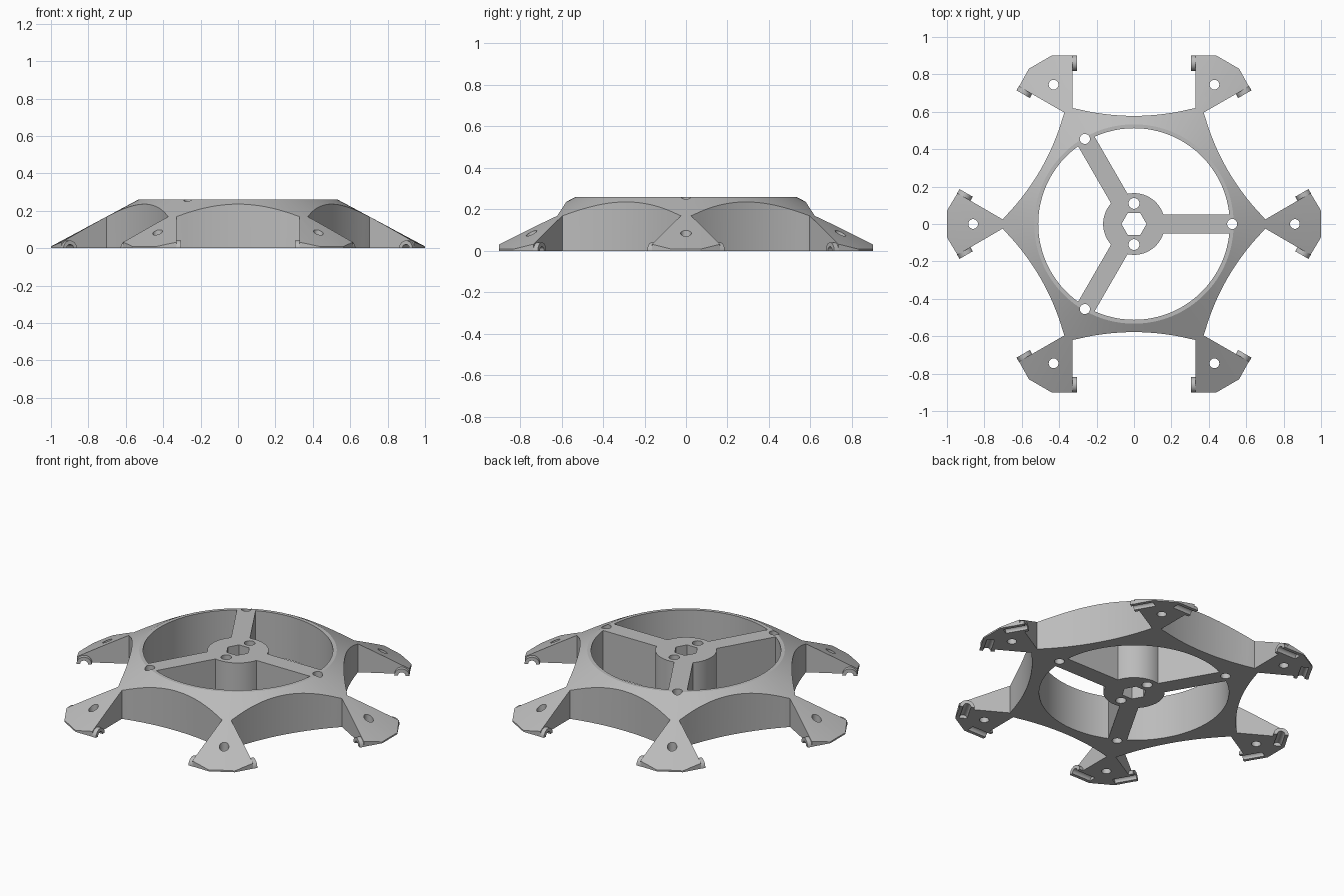
import bpy, bmesh, math
from math import sin, cos, pi, radians
from mathutils import Matrix, Vector

if "Cube" in bpy.data.objects:
    bpy.data.objects.remove(bpy.data.objects["Cube"])

grey = bpy.data.materials.new("light_grey")
grey.diffuse_color = (0.5, 0.5, 0.5, 1)
grey.use_nodes = True
grey.node_tree.nodes["Principled BSDF"].inputs["Base Color"].default_value = grey.diffuse_color


def add_object(name, bm):
    bmesh.ops.recalc_face_normals(bm, faces=bm.faces)
    mesh = bpy.data.meshes.new(name)
    bm.to_mesh(mesh)
    bm.free()
    mesh.materials.append(grey)
    obj = bpy.data.objects.new(name, mesh)
    bpy.context.collection.objects.link(obj)
    return obj


def prism(bm, points, z0, z1, matrix=Matrix()):
    """Extrude a closed 2D outline from z0 to z1."""
    low = [bm.verts.new(matrix @ Vector((x, y, z0))) for x, y in points]
    high = [bm.verts.new(matrix @ Vector((x, y, z1))) for x, y in points]
    bm.faces.new(low)
    bm.faces.new(high)
    n = len(points)
    for i in range(n):
        j = (i + 1) % n
        bm.faces.new((low[i], low[j], high[j], high[i]))


def arc(r, a0, a1, n, cx=0, cy=0):
    return [(cx + r * cos(a0 + (a1 - a0) * i / n), cy + r * sin(a0 + (a1 - a0) * i / n))
            for i in range(n + 1)]


def circle(r, n=32, cx=0, cy=0):
    return arc(r, 0, 2 * pi, n, cx, cy)[:-1]


def turn(points, a):
    return [(x * cos(a) - y * sin(a), x * sin(a) + y * cos(a)) for x, y in points]


def boolean(target, tool, operation):
    mod = target.modifiers.new(operation, 'BOOLEAN')
    mod.operation, mod.solver, mod.object = operation, 'EXACT', tool
    bpy.context.view_layer.update()
    mesh = bpy.data.meshes.new_from_object(
        target.evaluated_get(bpy.context.evaluated_depsgraph_get()))
    target.modifiers.clear()
    target.data = mesh
    bpy.data.objects.remove(tool)


# Plan outline: six flared feet joined by shallow concave arcs
WAIST, WIDTH = 0.702, 0.0245
foot = [(WAIST, -WIDTH), (0.944, -0.165), (0.99, -0.088), (1.0, -0.07),
        (1.0, 0.07), (0.99, 0.088), (0.944, 0.165), (WAIST, WIDTH)]
half_chord = 0.33
sag = 0.044
R = (half_chord ** 2 + sag ** 2) / (2 * sag)
spread = math.asin(half_chord / R)
bay = arc(R, pi + spread, pi - spread, 24, 0.578 + R, 0)   # concave side
bay = turn(bay, radians(30))
outline = []
for k in range(6):
    outline += turn(foot + bay[1:-1], k * pi / 3)

bm = bmesh.new()
prism(bm, outline, 0, 0.5)
body = add_object("wheel_frame", bm)

# Conical upper surface with a flat top
bm = bmesh.new()
slope = 0.26 / (1.018 - 0.533)
bmesh.ops.create_cone(bm, cap_ends=True, segments=128, radius1=1.018 + 0.1 / slope,
                      radius2=0.533, depth=0.36, matrix=Matrix.Translation((0, 0, 0.08)))
boolean(body, add_object("cone", bm), 'INTERSECT')

# Openings between the three spokes and the hub
bm = bmesh.new()
OUT, HUB, HALF = 0.512, 0.165, 0.051
for k in range(3):
    o, h = math.asin(HALF / OUT), math.asin(HALF / HUB)
    step = 2 * pi / 3
    window = arc(OUT, o, step - o, 40) + arc(HUB, step - h, h, 16)
    prism(bm, turn(window, k * step), -0.2, 0.6)
    prism(bm, turn(circle(0.027, 32, 0.525), k * step), -0.2, 0.6)
boolean(body, add_object("openings", bm), 'DIFFERENCE')

# Hub holes, hexagonal socket and foot holes
bm = bmesh.new()
prism(bm, circle(0.067, 6), -0.2, 0.6)
for y in (-0.11, 0.11):
    prism(bm, circle(0.029, 32, 0, y), -0.2, 0.6)
for k in range(6):
    prism(bm, turn(circle(0.026, 32, 0.86), k * pi / 3), -0.2, 0.6)
boolean(body, add_object("holes", bm), 'DIFFERENCE')

# Clip frames: local z points out of the foot side, local y points up
side, normal = Vector((cos(pi / 6), 0.5, 0)), Vector((-0.5, cos(pi / 6), 0))
seat = Vector((WAIST, WIDTH, 0)) + side * 0.24
frames = []
for k in range(6):
    for s in (1, -1):
        m = Matrix.Identity(4)
        for col, v in enumerate((side, Vector((0, 0, 1)), normal, seat)):
            for row in range(3):
                m[row][col] = v[row]
        frames.append(Matrix.Rotation(k * pi / 3, 4, 'Z') @ Matrix.Scale(s, 4, (0, 1, 0)) @ m)

# Round grooves under the feet
bm = bmesh.new()
for m in frames:
    prism(bm, circle(0.021, 24), -0.1, 0.05, m)
boolean(body, add_object("grooves", bm), 'DIFFERENCE')

# Half-ring clips on the foot sides
bm = bmesh.new()
for m in frames:
    prism(bm, arc(0.041, 0, pi, 16) + arc(0.021, pi, 0, 12), -0.002, 0.025, m)
clips = add_object("foot_clips", bm)

# Smooth curved walls, sharp edges
for obj in (body, clips):
    bpy.ops.object.select_all(action='DESELECT')
    obj.select_set(True)
    bpy.context.view_layer.objects.active = obj
    bpy.ops.object.shade_smooth_by_angle(angle=radians(25))
